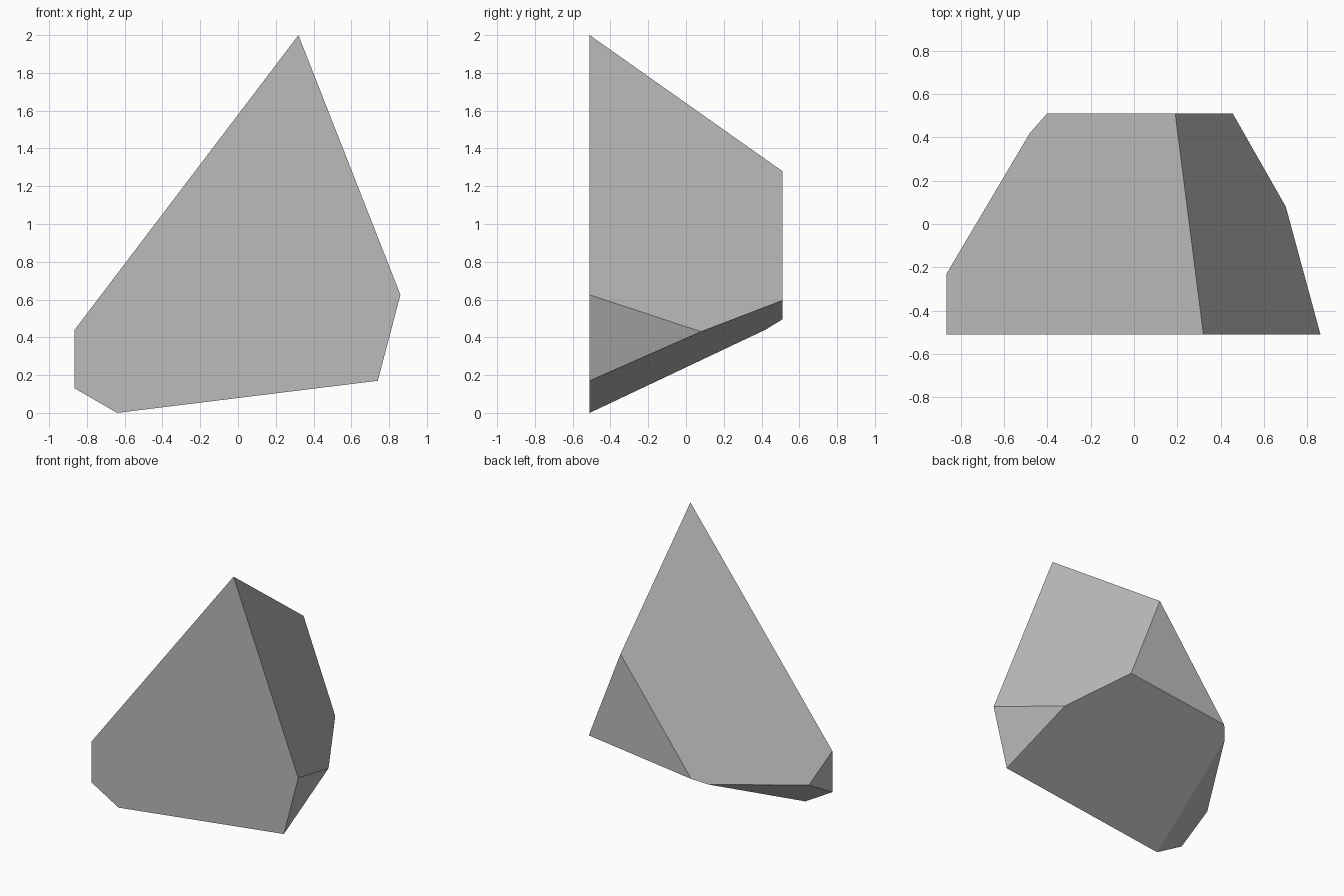
import bpy
import bmesh

cube = bpy.data.objects.get("Cube")
if cube:
    bpy.data.objects.remove(cube, do_unlink=True)

# Stone colour
stone = bpy.data.materials.new("grey_stone")
stone.use_nodes = True
grey = (0.5, 0.5, 0.5, 1)
stone.diffuse_color = grey
stone.node_tree.nodes["Principled BSDF"].inputs["Base Color"].default_value = grey

# Corners of the faceted rock: flat front cut, then the smaller back cut
FRONT, BACK = -0.51, 0.51
corners = {
    "peak": (0.32, FRONT, 2.0),
    "left": (0.86, FRONT, 0.625),
    "left_foot": (0.74, FRONT, 0.17),
    "foot": (-0.64, FRONT, 0.0),
    "right_low": (-0.865, FRONT, 0.13),
    "right_high": (-0.865, FRONT, 0.44),
    "right_tip": (-0.865, -0.23, 0.29),
    "left_mid": (0.70, 0.08, 0.43),
    "under_mid": (-0.48, 0.42, 0.44),
    "back_peak": (0.19, BACK, 1.28),
    "back_left": (0.455, BACK, 0.595),
    "back_right": (-0.40, BACK, 0.495),
}

# Facets, each a loop of corners
facets = [
    "peak right_high right_low foot left_foot left",              # front
    "back_peak back_left back_right",                             # back
    "peak left left_mid back_left back_peak",                     # left slope
    "left left_foot left_mid",                                    # left chip
    "left_foot foot under_mid back_right back_left left_mid",     # underside
    "foot right_low right_tip under_mid",                         # lower right chip
    "right_low right_high right_tip",                             # right end
    "peak back_peak back_right under_mid right_tip right_high",   # right slope
]

bm = bmesh.new()
verts = {name: bm.verts.new(co) for name, co in corners.items()}
for facet in facets:
    bm.faces.new([verts[name] for name in facet.split()])
bmesh.ops.recalc_face_normals(bm, faces=bm.faces)

mesh = bpy.data.meshes.new("rock")
bm.to_mesh(mesh)
bm.free()
mesh.materials.append(stone)
rock = bpy.data.objects.new("rock", mesh)
bpy.context.collection.objects.link(rock)
